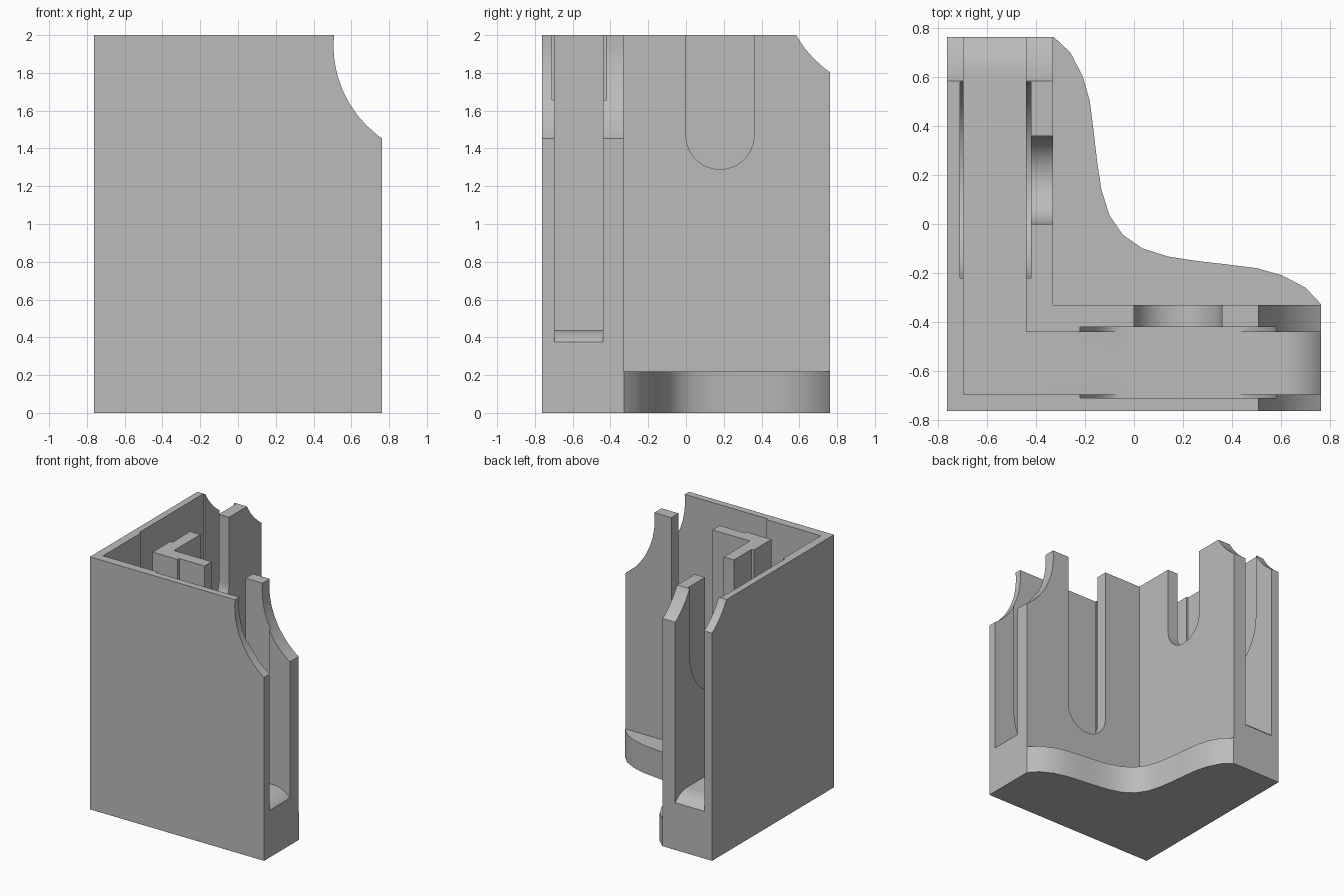
import bpy, bmesh, math

if "Cube" in bpy.data.objects:
    bpy.data.objects.remove(bpy.data.objects["Cube"], do_unlink=True)

grey = bpy.data.materials.new("plain grey")
grey.use_nodes = True
colour = (0.5, 0.5, 0.5, 1)
grey.diffuse_color = colour
grey.node_tree.nodes["Principled BSDF"].inputs["Base Color"].default_value = colour

LOW, INNER, END = -0.763, -0.33, 0.763
CH_OUT, CH_IN, FLOOR = -0.695, -0.44, 0.44
TOP = 2.0


def prism(name, profile, lo, hi, place):
    """Extrude a 2D profile from lo to hi; place maps (u, v, depth) to xyz."""
    bm = bmesh.new()
    face = bm.faces.new([bm.verts.new(place(u, v, lo)) for u, v in profile])
    bm.normal_update()
    ext = bmesh.ops.extrude_face_region(bm, geom=[face], use_keep_orig=True)
    shift = [b - a for a, b in zip(place(0, 0, lo), place(0, 0, hi))]
    bmesh.ops.translate(bm, vec=shift,
                        verts=[g for g in ext["geom"] if isinstance(g, bmesh.types.BMVert)])
    bmesh.ops.recalc_face_normals(bm, faces=bm.faces)
    mesh = bpy.data.meshes.new(name)
    bm.to_mesh(mesh)
    bm.free()
    mesh.materials.append(grey)
    ob = bpy.data.objects.new(name, mesh)
    bpy.context.collection.objects.link(ob)
    return ob


def flat(u, v, d):
    return (u, v, d)


def front_arm(u, v, d):
    return (u, d, v)


def side_arm(u, v, d):
    return (d, u, v)


def activate(ob):
    bpy.ops.object.select_all(action="DESELECT")
    ob.select_set(True)
    bpy.context.view_layer.objects.active = ob


def cut(ob, cutter):
    cutter.hide_render = True
    mod = ob.modifiers.new("cut", "BOOLEAN")
    mod.operation, mod.solver, mod.object = "DIFFERENCE", "EXACT", cutter
    activate(ob)
    bpy.ops.object.modifier_apply(modifier=mod.name)
    bpy.data.objects.remove(cutter, do_unlink=True)


def arc(cx, cz, r, start, end, n):
    angles = [math.radians(start + (end - start) * i / n) for i in range(n + 1)]
    return [(cx + r * math.cos(a), cz + r * math.sin(a)) for a in angles]


def ell(a, b, end):
    return [(a, a), (end, a), (end, b), (b, b), (b, end), (a, end)]


def u_slot(cx, cz, r):
    pts = arc(cx, cz, r, 180, 360, 24)
    pts = [(x, max(z, FLOOR)) for x, z in pts]
    return [(cx - r, TOP + 0.2)] + pts + [(cx + r, TOP + 0.2)]


# L-shaped body with a channel running through both arms
body = prism("corner_body", ell(LOW, INNER, END), 0, TOP, flat)
cut(body, prism("channel_cutter", ell(CH_OUT, CH_IN, END + 0.1), FLOOR, TOP + 0.3, flat))

# Per arm: slot centre height and scallop centre height
for place, slot_z, scallop_z in ((front_arm, 0.74, 1.945), (side_arm, 1.47, 2.295)):
    # rounded drop of the channel floor at the open end
    lip = arc(0.615, FLOOR - 0.2, 0.2, 90, 40, 8)
    lip += [(0.9, lip[-1][1]), (0.9, 0.6), (0.615, 0.6)]
    cut(body, prism("lip_cutter", lip, CH_OUT, CH_IN, place))
    # shallow round-bottomed recess in both channel walls
    cut(body, prism("recess_cutter", u_slot(0.18, slot_z, 0.4), -0.71, -0.42, place))
    # round-bottomed slot through the inner wall
    cut(body, prism("slot_cutter", u_slot(0.18, slot_z, 0.18), -0.5, INNER + 0.1, place))
    # concave scallop at the top outer corner
    disc = arc(1.105, scallop_z, 0.6, 0, 360, 48)[:-1]
    cut(body, prism("scallop_cutter", disc, LOW - 0.1, INNER + 0.1, place))

# Curved foot filling the inside corner, symmetric about the diagonal
half = [(0.763, -0.327), (0.70, -0.26), (0.605, -0.21), (0.5, -0.18), (0.38, -0.165),
        (0.25, -0.15), (0.14, -0.133), (0.035, -0.10), (-0.045, -0.045)]
outline = [(INNER, INNER), (END, INNER)] + half + [(y, x) for x, y in half[-2::-1]] + [(INNER, END)]
foot = prism("curved_foot", outline, 0, 0.22, flat)

for ob in (body, foot):
    activate(ob)
    bpy.ops.object.shade_smooth_by_angle(angle=math.radians(30))
